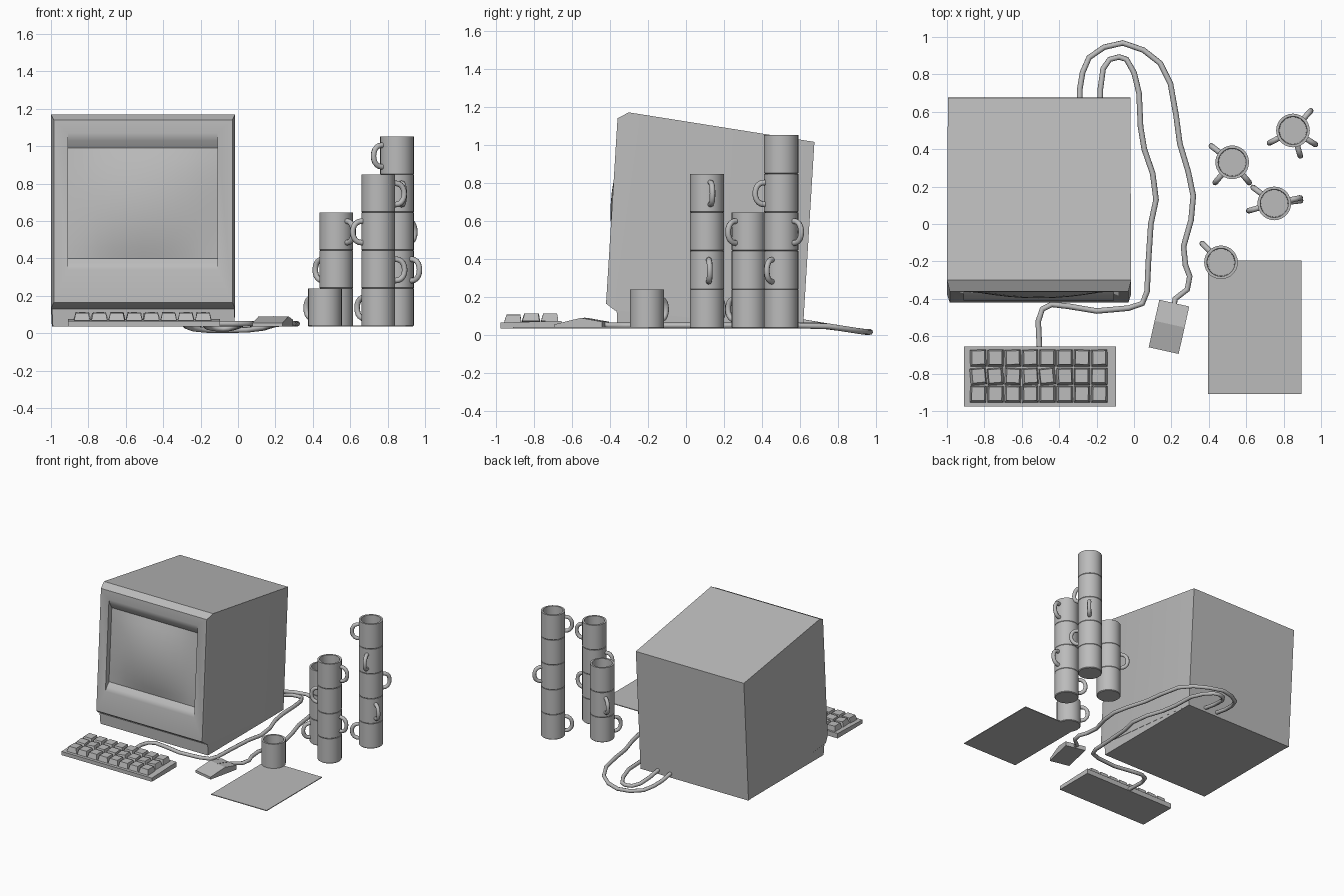
import bpy, bmesh, math, random
from mathutils import Vector, Matrix

if "Cube" in bpy.data.objects:
    bpy.data.objects.remove(bpy.data.objects["Cube"])

random.seed(4)
DESK = 0.035
grey = bpy.data.materials.new("plain grey")
grey.diffuse_color = (0.5, 0.5, 0.5, 1)
grey.use_nodes = True
grey.node_tree.nodes["Principled BSDF"].inputs["Base Color"].default_value = grey.diffuse_color


def finish(name, bm, smooth=None):
    bmesh.ops.recalc_face_normals(bm, faces=bm.faces[:])
    me = bpy.data.meshes.new(name)
    bm.to_mesh(me)
    bm.free()
    me.materials.append(grey)
    ob = bpy.data.objects.new(name, me)
    bpy.context.collection.objects.link(ob)
    if smooth:
        bpy.ops.object.select_all(action='DESELECT')
        ob.select_set(True)
        bpy.context.view_layer.objects.active = ob
        bpy.ops.object.shade_smooth_by_angle(angle=math.radians(smooth))
    return ob


def bridge(bm, a, b):
    n = len(a)
    for i in range(n):
        bm.faces.new((a[i], a[(i + 1) % n], b[(i + 1) % n], b[i]))


def tube(name, points, radius, kind='POLY', sides=2):
    cu = bpy.data.curves.new(name, 'CURVE')
    cu.dimensions = '3D'
    cu.bevel_depth = radius
    cu.bevel_resolution = sides
    cu.use_fill_caps = True
    sp = cu.splines.new('POLY')
    sp.points.add(len(points) - 1)
    for p, co in zip(sp.points, points):
        p.co = (*co, 1)
    sp.use_smooth = True
    cu.materials.append(grey)
    ob = bpy.data.objects.new(name, cu)
    bpy.context.collection.objects.link(ob)
    return ob


def prism(bm, base, top):
    """Solid between two matching loops of points."""
    a = [bm.verts.new(p) for p in base]
    b = [bm.verts.new(p) for p in top]
    bm.faces.new(a)
    bm.faces.new(b)
    bridge(bm, a, b)


# Monitor: case with chamfered bezel and recessed opening
def front(z):
    return -0.42 + 0.06 * (z - 0.17) / 0.965


bm = bmesh.new()


def ring(x0, x1, z0, z1, y0, y1):
    return [bm.verts.new(p) for p in ((x0, y0, z0), (x1, y0, z0), (x1, y1, z1), (x0, y1, z1))]


def bezel(x0, x1, z0, z1, depth):
    return ring(x0, x1, z0, z1, front(z0) + depth, front(z1) + depth)


back = ring(-0.995, -0.02, DESK, 1.015, 0.615, 0.675)
rim = ring(-1.0, -0.015, 0.13, 1.17, -0.375, -0.30)
loops = [back, rim,
         bezel(-0.985, -0.03, 0.165, 1.14, 0),
         bezel(-0.91, -0.11, 0.34, 1.07, 0),
         bezel(-0.91, -0.11, 0.37, 1.03, 0.016),
         bezel(-0.91, -0.11, 0.40, 0.99, 0.042)]
bm.faces.new(back)
for a, b in zip(loops, loops[1:]):
    bridge(bm, a, b)
finish("monitor_case", bm, 35)

# Plinth under the bezel
bm = bmesh.new()
prism(bm, [(-0.99, -0.36, DESK), (-0.02, -0.36, DESK), (-0.02, 0.614, DESK), (-0.99, 0.614, DESK)],
      [(-0.995, -0.365, 0.14), (-0.018, -0.365, 0.14), (-0.02, 0.61, 0.06), (-0.99, 0.61, 0.06)])
finish("monitor_plinth", bm)

# Bulging screen
bm = bmesh.new()
bmesh.ops.create_grid(bm, x_segments=10, y_segments=10, size=1)
for v in bm.verts:
    u, w = v.co.x, v.co.y
    z = 0.695 + 0.295 * w
    v.co = (-0.51 + 0.4 * u, front(z) + 0.042 - 0.05 * (1 - u * u) * (1 - w * w), z)
finish("screen", bm, 40)

# Keyboard base, wedge rising to the back
bm = bmesh.new()
rect = [(-0.91, -0.975), (-0.095, -0.975), (-0.095, -0.655), (-0.91, -0.655)]
prism(bm, [(x, y, DESK) for x, y in rect],
      [(x, y, 0.065 if y < -0.8 else 0.075) for x, y in rect])
finish("keyboard_base", bm)

# Keys: tapered caps, the middle row sitting crooked
bm = bmesh.new()
square = [(-1, -1), (1, -1), (1, 1), (-1, 1)]
for row, y in enumerate((-0.91, -0.815, -0.717)):
    for col in range(8):
        loose = 1 if row == 1 else 0.15
        twist = (Matrix.Translation((-0.833 + 0.0925 * col, y, 0.067 + 0.003 * row))
                 @ Matrix.Rotation(random.uniform(-0.14, 0.14) * loose, 4, 'Z')
                 @ Matrix.Rotation(random.uniform(-0.12, 0.12) * loose, 4, 'Y'))
        prism(bm, [twist @ Vector((0.043 * a, 0.045 * b, 0)) for a, b in square],
              [twist @ Vector((0.034 * a, 0.036 * b + 0.003, 0.04)) for a, b in square])
finish("keys", bm)

# Mouse: wedge with a raised crease
bm = bmesh.new()
place = Matrix.Translation((0.187, -0.55, DESK)) @ Matrix.Rotation(-0.22, 4, 'Z')
side = [(-0.13, 0), (-0.13, 0.02), (0.015, 0.055), (0.13, 0.035), (0.13, 0)]
prism(bm, [place @ Vector((-0.082, y, z)) for y, z in side],
      [place @ Vector((0.082, y, z)) for y, z in side])
finish("mouse", bm)

# Gap between the mouse buttons
bm = bmesh.new()
prism(bm, [place @ Vector((x, 0.015, 0.053)) for x in (-0.001, 0.001)] +
      [place @ Vector((x, 0.13, 0.033)) for x in (0.001, -0.001)],
      [place @ Vector((x, 0.015, 0.057)) for x in (-0.001, 0.001)] +
      [place @ Vector((x, 0.13, 0.037)) for x in (0.001, -0.001)])
finish("mouse_button_seam", bm)

# Paper sheet
bm = bmesh.new()
sheet = [(0.395, -0.91), (0.895, -0.91), (0.895, -0.195), (0.395, -0.195)]
prism(bm, [(x, y, DESK) for x, y in sheet], [(x, y, DESK + 0.006) for x, y in sheet])
finish("paper", bm)


# Cables: sag below desk level behind the monitor
def cable(name, path, end_z):
    pts = []
    for x, y in path:
        z = 0.05
        if y > 0.72:
            z = 0.05 - 0.034 * min(1, (y - 0.72) / 0.22)
        pts.append((x, y, z))
    pts[0] = (*path[0], 0.07)
    pts[-1] = (*path[-1], end_z)
    tube(name, pts, 0.015)


cable("keyboard_cable", [
    (-0.18, 0.6), (-0.18, 0.72), (-0.165, 0.83), (-0.13, 0.88), (-0.08, 0.893), (-0.04, 0.88),
    (0.0, 0.81), (0.027, 0.7), (0.035, 0.52), (0.055, 0.4), (0.1, 0.27), (0.118, 0.13),
    (0.09, 0), (0.077, -0.2), (0.07, -0.36), (0.045, -0.425), (-0.03, -0.45), (-0.2, -0.465),
    (-0.35, -0.44), (-0.44, -0.43), (-0.49, -0.455), (-0.512, -0.52), (-0.505, -0.67)], 0.05)
cable("mouse_cable", [
    (-0.29, 0.6), (-0.29, 0.72), (-0.275, 0.81), (-0.24, 0.89), (-0.16, 0.945), (-0.06, 0.968),
    (0.05, 0.93), (0.14, 0.86), (0.195, 0.75), (0.225, 0.58), (0.245, 0.43), (0.29, 0.28),
    (0.317, 0.15), (0.305, 0.02), (0.265, -0.12), (0.275, -0.22), (0.298, -0.28),
    (0.285, -0.35), (0.22, -0.4), (0.205, -0.5)], 0.068)

# Mugs: turned body plus a C-shaped handle, stacked in columns
H = 0.203
wall = [(0, 0), (0.085, 0), (0.09, 0.005), (0.09, H), (0.075, H), (0.072, 0.02), (0, 0.02)]


def mug(x, y, level, angle):
    base = Matrix.Translation((x, y, DESK + H * level))
    bm = bmesh.new()
    vs = [bm.verts.new((r, 0, z)) for r, z in wall]
    es = [bm.edges.new(p) for p in zip(vs, vs[1:])]
    bmesh.ops.spin(bm, geom=vs + es, cent=(0, 0, 0), axis=(0, 0, 1),
                   angle=2 * math.pi, steps=28, use_merge=True)
    bmesh.ops.remove_doubles(bm, verts=bm.verts[:], dist=1e-5)
    bm.transform(base)
    finish("mug", bm, 40)
    turn = base @ Matrix.Rotation(math.radians(angle), 4, 'Z')
    arc = [math.pi * (i / 10 - 0.5) for i in range(11)]
    tube("mug_handle", [turn @ Vector((0.082 + 0.06 * max(0, math.cos(t)) ** 0.7, 0,
                                       0.1 + 0.058 * math.sin(t))) for t in arc], 0.015)


stacks = [((0.85, 0.5), (208, -32, 48, -74, 208)),
          ((0.75, 0.11), (143, 6, 196, 12)),
          ((0.525, 0.33), (230, 142, -50)),
          ((0.465, -0.205), (135,))]
for (x, y), angles in stacks:
    for level, angle in enumerate(angles):
        mug(x, y, level, angle)
